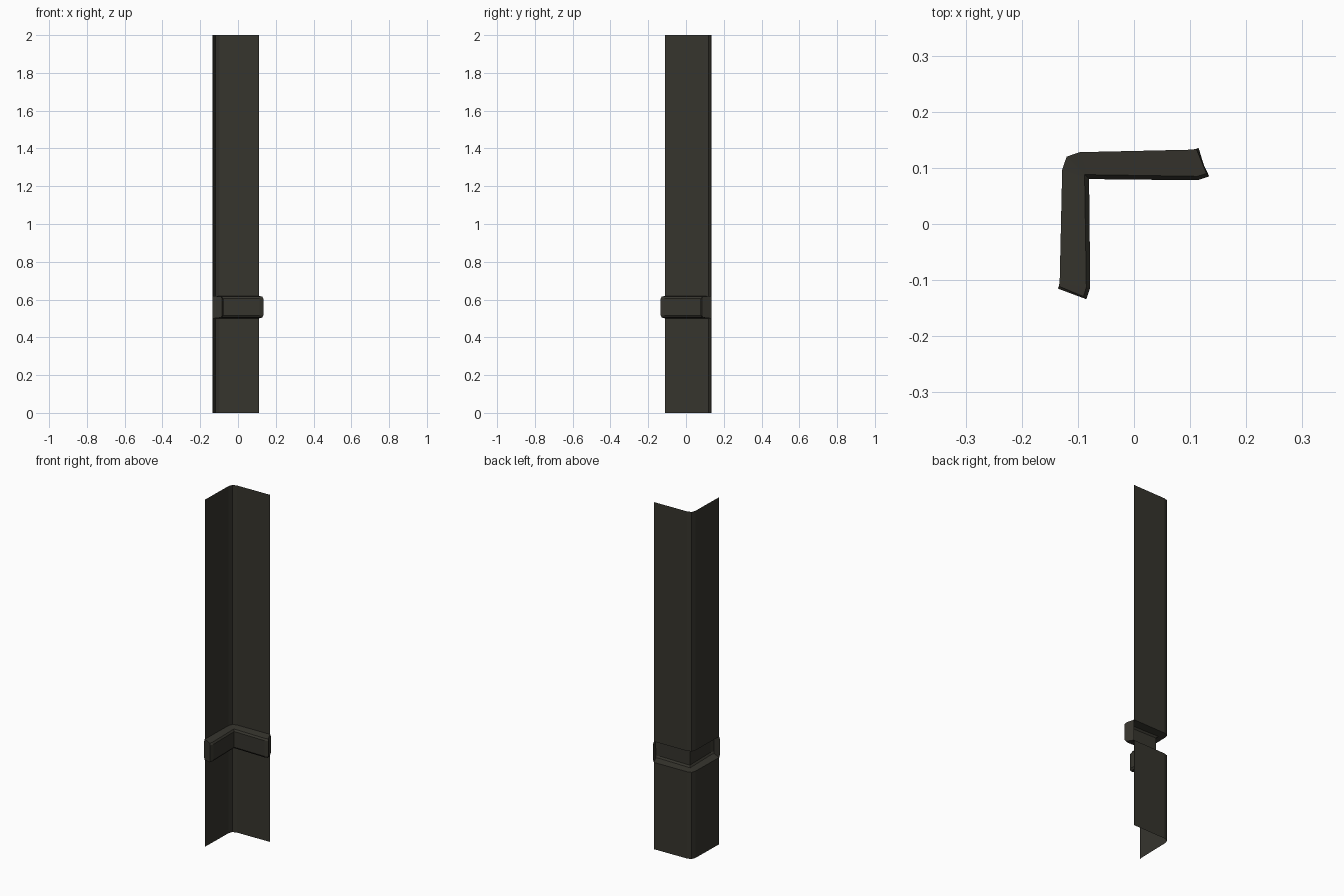
import bpy, bmesh

if "Cube" in bpy.data.objects:
    bpy.data.objects.remove(bpy.data.objects["Cube"])

# One flat colour
mat = bpy.data.materials.new("dark olive grey")
mat.diffuse_color = (0.037, 0.035, 0.027, 1)
mat.use_nodes = True
mat.node_tree.nodes["Principled BSDF"].inputs["Base Color"].default_value = mat.diffuse_color


def mirrored(half):
    """Half path starts on the corner diagonal; reflect it across y = -x."""
    return [(-y, -x) for x, y in reversed(half[1:])] + half


# Plan paths: corner, corner bevel, end bevel, end
wall = mirrored([(-0.12, 0.12), (-0.097, 0.128), (0.104, 0.1325), (0.111, 0.134)])
lip = mirrored([(-0.088, 0.088), (-0.083, 0.088), (0.113, 0.085), (0.129, 0.09)])
band = mirrored([(-0.08, 0.08), (-0.076, 0.08), (0.113, 0.078), (0.134, 0.085)])

# Levels of the sheet, folded inwards to form the rib
levels = [(0, wall), (0.5, wall), (0.505, lip), (0.515, band),
          (0.605, band), (0.615, lip), (0.62, wall), (2, wall)]

bm = bmesh.new()
rows = [[bm.verts.new((x, y, z)) for x, y in path] for z, path in levels]
for a, b in zip(rows, rows[1:]):
    for i in range(len(a) - 1):
        bm.faces.new((a[i], a[i + 1], b[i + 1], b[i]))

# Caps closing both ends of the rib
for i, (x, y) in ((0, (-0.136, -0.115)), (-1, (0.115, 0.136))):
    back = [bm.verts.new((x, y, z)) for z in (0.605, 0.515)]
    bm.faces.new([r[i] for r in rows[1:7]] + back)

bmesh.ops.recalc_face_normals(bm, faces=bm.faces)
# Make the inner side of the sheet the front side
bm.faces.ensure_lookup_table()
inner = max((f for f in bm.faces if abs(f.normal.y) > 0.9), key=lambda f: f.calc_area())
if inner.normal.y > 0:
    bmesh.ops.reverse_faces(bm, faces=bm.faces)

mesh = bpy.data.meshes.new("corner_trim")
bm.to_mesh(mesh)
bm.free()
mesh.materials.append(mat)
obj = bpy.data.objects.new("corner_trim", mesh)
bpy.context.collection.objects.link(obj)
